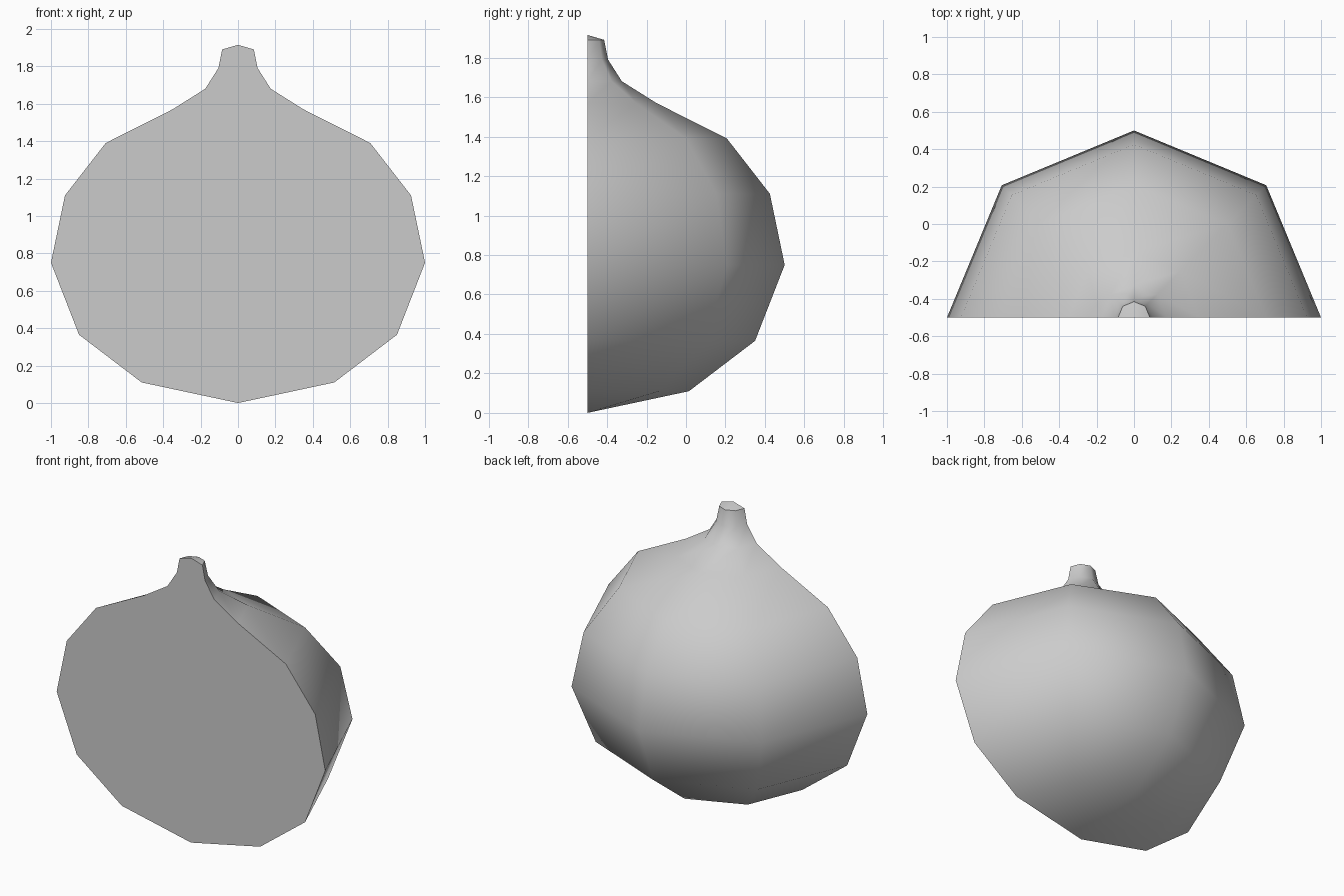
import bpy, bmesh, math

if "Cube" in bpy.data.objects:
    bpy.data.objects.remove(bpy.data.objects["Cube"], do_unlink=True)

# One plain grey
grey = bpy.data.materials.new("light grey")
grey.use_nodes = True
colour = (0.6, 0.6, 0.6, 1)
grey.diffuse_color = colour
grey.node_tree.nodes["Principled BSDF"].inputs["Base Color"].default_value = colour

# Outline (radius, height) from the bottom point to the stem tip
PROFILE = [(0, 0), (0.515, 0.11), (0.85, 0.365), (1, 0.75), (0.925, 1.11), (0.707, 1.39),
           (0.35, 1.57), (0.175, 1.68), (0.105, 1.79), (0.085, 1.89), (0, 1.915)]
STEPS = 4
BACK = -0.5

# Half turn of the outline makes the rounded back
bm = bmesh.new()
verts = [bm.verts.new((r, BACK, z)) for r, z in PROFILE]
edges = [bm.edges.new(pair) for pair in zip(verts, verts[1:])]
bmesh.ops.spin(bm, geom=verts + edges, cent=(0, BACK, 0), axis=(0, 0, 1),
               angle=math.pi, steps=STEPS)
bmesh.ops.remove_doubles(bm, verts=bm.verts, dist=0.001)

# Flat front closes the open rim
bmesh.ops.holes_fill(bm, edges=[e for e in bm.edges if e.is_boundary], sides=0)
bmesh.ops.recalc_face_normals(bm, faces=bm.faces)

mesh = bpy.data.meshes.new("half_bulb")
bm.to_mesh(mesh)
bm.free()
mesh.materials.append(grey)
bulb = bpy.data.objects.new("half_bulb", mesh)
bpy.context.collection.objects.link(bulb)

# Smooth back, crisp rim and stem tip
bpy.ops.object.select_all(action="DESELECT")
bulb.select_set(True)
bpy.context.view_layer.objects.active = bulb
bpy.ops.object.shade_smooth_by_angle(angle=math.radians(50))
